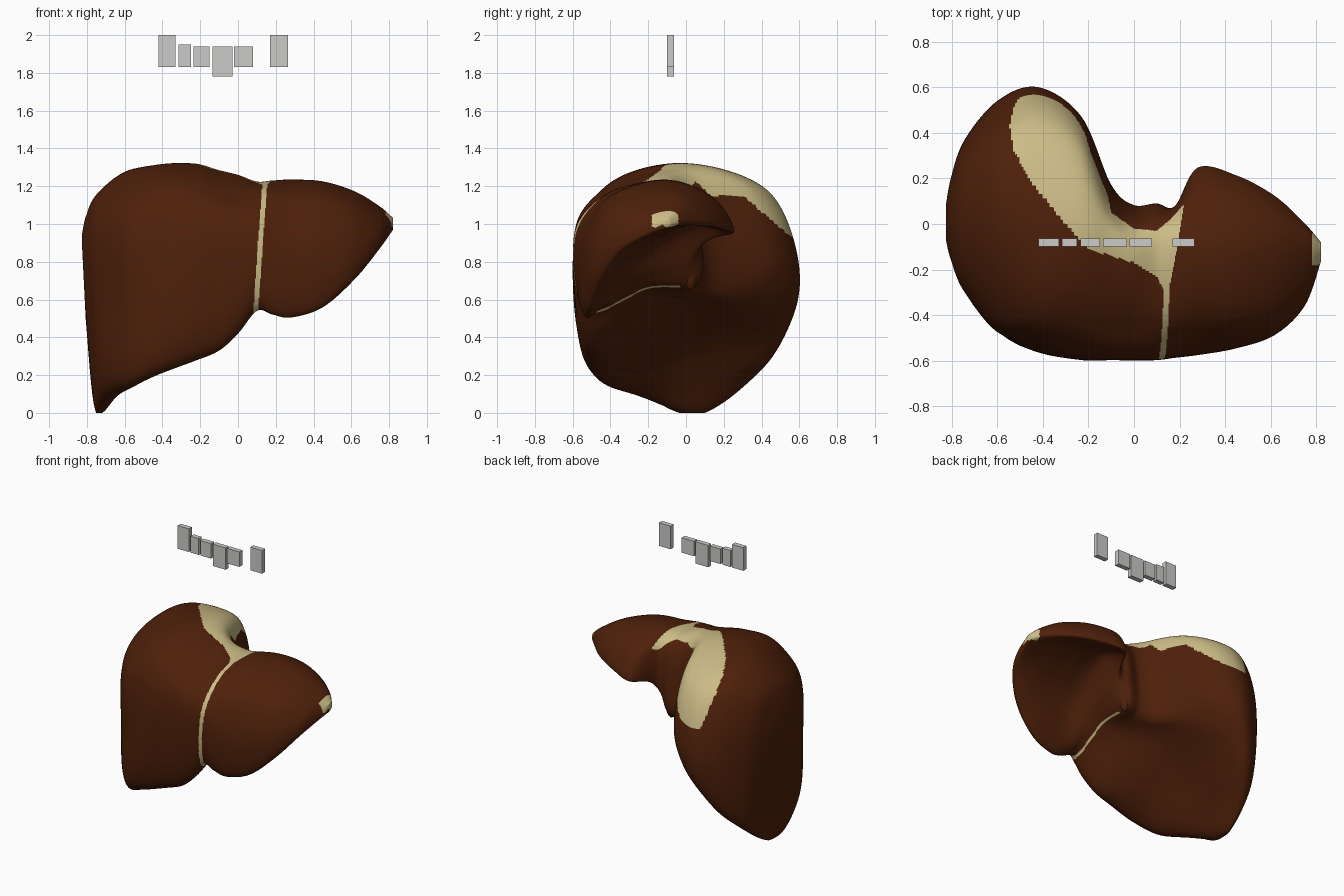
import bpy, bmesh, math
from mathutils import Vector


def material(name, rgb):
    m = bpy.data.materials.new(name)
    m.diffuse_color = (*rgb, 1)
    return m


BROWN = material("liver_brown", (0.077, 0.0145, 0.003))
CREAM = material("ligament_cream", (0.60, 0.50, 0.24))
GREY = material("label_grey", (0.6, 0.6, 0.58))


def finish(bm, name, mats, smooth=True):
    bmesh.ops.recalc_face_normals(bm, faces=bm.faces)
    me = bpy.data.meshes.new(name)
    bm.to_mesh(me)
    bm.free()
    for m in mats:
        me.materials.append(m)
    if smooth:
        me.shade_smooth()
    ob = bpy.data.objects.new(name, me)
    bpy.context.collection.objects.link(ob)
    return ob


def catmull(a, b, c, d, t):
    return 0.5 * (2 * b + (c - a) * t + (2 * a - 5 * b + 4 * c - d) * t * t
                  + (3 * b - a - 3 * c + d) * t ** 3)


# Cross-sections: x, then (y, z) of front rim, front, front shoulder, top,
# back shoulder, back, rear underside, middle underside
RIGHT_LOBE = [
    (-.825, -.06, .60, -.08, .75, -.07, .88, 0, .95, .08, .90, .10, .75, .08, .60, .02, .50),
    (-.805, -.10, .14, -.16, .60, -.14, .92, 0, 1.04, .15, .97, .22, .70, .17, .28, .06, .06),
    (-.75, -.27, .15, -.30, .60, -.25, 1.0, 0, 1.15, .26, 1.08, .37, .70, .34, .22, .07, .005),
    (-.60, -.42, .15, -.47, .60, -.42, 1.05, 0, 1.27, .38, 1.17, .54, .72, .45, .29, .03, .18),
    (-.42, -.50, .22, -.55, .80, -.42, 1.19, 0, 1.315, .44, 1.17, .60, .74, .47, .47, -.02, .37),
    (-.23, -.51, .285, -.59, .90, -.42, 1.20, -.03, 1.32, .34, 1.19, .47, .82, .32, .60, -.02, .52),
    (-.10, -.52, .34, -.59, .95, -.42, 1.18, -.10, 1.285, .07, 1.20, .17, .90, .12, .65, -.10, .575),
]
LEFT_LOBE = [
    (.00, -.53, .43, -.59, .95, -.42, 1.16, -.15, 1.26, .00, 1.18, .07, .92, .06, .68, -.16, .61),
    (.10, -.53, .55, -.59, .95, -.42, 1.16, -.15, 1.225, .02, 1.16, .08, .93, .06, .69, -.20, .66),
    (.18, -.53, .525, -.58, .90, -.43, 1.15, -.13, 1.23, .03, 1.16, .08, .95, .02, .80, -.24, .72),
    (.28, -.52, .505, -.57, .85, -.43, 1.13, -.12, 1.235, .14, 1.14, .245, .95, .05, .99, -.28, .81),
    (.45, -.50, .56, -.54, .85, -.42, 1.12, -.12, 1.225, .11, 1.15, .21, .98, .00, .99, -.28, .85),
    (.62, -.45, .71, -.48, .88, -.38, 1.08, -.13, 1.17, .04, 1.13, .12, 1.0, -.03, .99, -.25, .89),
    (.75, -.34, .87, -.35, .95, -.27, 1.04, -.13, 1.09, -.03, 1.08, .00, 1.01, -.08, .98, -.21, .93),
    (.82, -.16, .97, -.165, .99, -.15, 1.01, -.12, 1.03, -.09, 1.03, -.08, 1.0, -.10, .98, -.13, .97),
]
# Outline of the bare area, seen from above
BARE_AREA = [(-.45, .58), (-.50, .56), (-.53, .51), (-.545, .43), (-.53, .33), (-.45, .18),
             (-.30, 0), (-.20, -.11), (0, -.17), (.10, -.23), (.13, -.29), (.16, -.26),
             (.19, -.10), (.22, .09), (.16, .02), (.10, -.03), (0, -.02), (-.10, .05),
             (-.13, .20), (-.17, .33), (-.25, .48), (-.35, .56)]


def inside(x, y, poly):
    hit = False
    for (x1, y1), (x2, y2) in zip(poly, poly[1:] + poly[:1]):
        if (y1 > y) != (y2 > y) and x < x1 + (y - y1) * (x2 - x1) / (y2 - y1):
            hit = not hit
    return hit


def is_cream(p):
    lowest = 1.15 - max(p.y - .3, 0) * .85 if p.y > .08 else 1.0
    bare = p.z > lowest and inside(p.x, p.y, BARE_AREA)
    half = .006 if p.z < .72 and p.y > -.5 else .013
    ligament = p.y < -.03 and abs(p.x - .094 - .072 * (p.z - .55)) < half
    tip = p.x > .78 and -.18 < p.y < -.04 and p.z > .985
    return bare or ligament or tip


def build_liver(sections, along=20, around=28):
    rows, last = [], len(sections) - 1
    for i in range(last):
        quad = [sections[min(max(i + k, 0), last)] for k in (-1, 0, 1, 2)]
        for s in range(along + (i == last - 1)):
            rows.append([catmull(*v, s / along) for v in zip(*quad)])
    bm = bmesh.new()
    rings = []
    for row in rows:
        x, pts = row[0], [Vector((row[k], row[k + 1])) for k in range(1, 17, 2)]
        ring = []
        for j in range(8):
            four = [pts[(j + k) % 8] for k in (-1, 0, 1, 2)]
            for s in range(around):
                p = catmull(*four, s / around)
                # the outer side leans inward toward the bottom
                lean = min(max((-.5 - x) / .3, 0), 1) * .05 * max(.87 - p.y, 0)
                ring.append(bm.verts.new((x + lean, p.x, max(p.y, 0))))
        rings.append(ring)
    n = 8 * around
    for a, b in zip(rings, rings[1:]):
        for j in range(n):
            k = (j + 1) % n
            bm.faces.new((a[j], a[k], b[k], b[j]))
    for ring in (rings[0], rings[-1]):
        centre = bm.verts.new(sum((v.co for v in ring), Vector()) / n)
        for j in range(n):
            bm.faces.new((ring[j], ring[(j + 1) % n], centre))
    for f in bm.faces:
        f.material_index = int(is_cream(f.calc_center_median()))
    return finish(bm, "liver", [BROWN, CREAM])


build_liver(RIGHT_LOBE + LEFT_LOBE)

# Small caudate lobe on the back, between the two main lobes
bm = bmesh.new()
bmesh.ops.create_uvsphere(bm, u_segments=24, v_segments=16, radius=1)
for v in bm.verts:
    v.co = Vector((.10 + .05 * v.co.x, .025 + .05 * v.co.y, .84 + .19 * v.co.z))
finish(bm, "caudate_lobe", [BROWN])

# Blank floating label tiles: x from, x to, z from, z to
TILES = [(-.42, -.33, 1.83, 2.0), (-.315, -.25, 1.83, 1.95), (-.235, -.15, 1.83, 1.94),
         (-.135, -.03, 1.78, 1.94), (-.02, .08, 1.83, 1.94), (.17, .265, 1.83, 2.0)]
for i, (x0, x1, z0, z1) in enumerate(TILES):
    bm = bmesh.new()
    bmesh.ops.create_cube(bm, size=1)
    for v in bm.verts:
        v.co = Vector(((x0 + x1) / 2 + v.co.x * (x1 - x0), -.082 + v.co.y * .035,
                       (z0 + z1) / 2 + v.co.z * (z1 - z0)))
    finish(bm, f"blank_label_tile_{i + 1}", [GREY], smooth=False)
